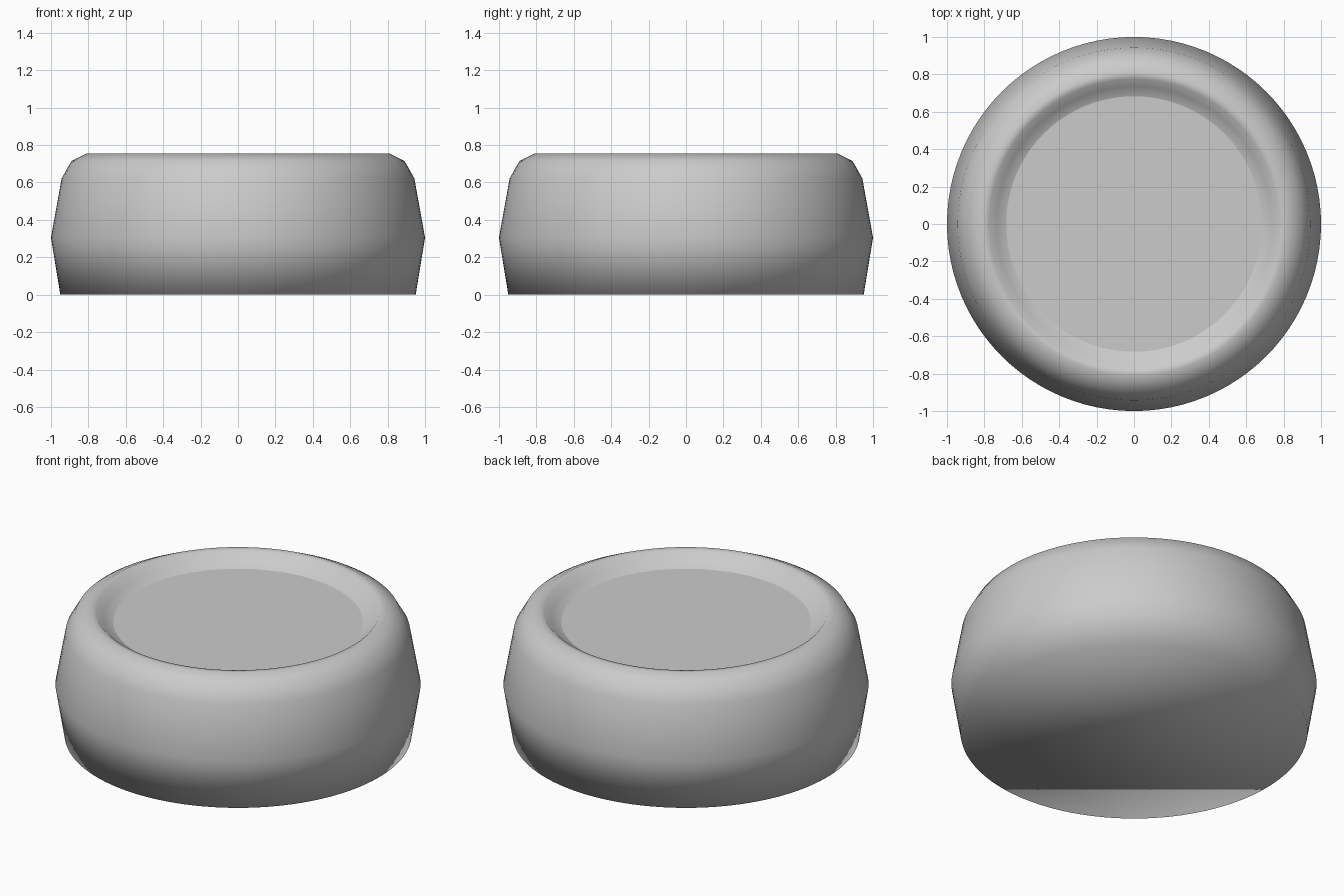
import bpy, bmesh, math

if "Cube" in bpy.data.objects:
    bpy.data.objects.remove(bpy.data.objects["Cube"])

SEG = 96


def lathe(name, profile, cap_first=False, cap_last=False, smooth=True):
    """Spin an (r, z) profile, listed bottom/outside first, about the z axis."""
    bm = bmesh.new()
    rings = [[bm.verts.new((r * math.cos(2 * math.pi * i / SEG),
                            r * math.sin(2 * math.pi * i / SEG), z))
              for i in range(SEG)] for r, z in profile]
    for a, b in zip(rings, rings[1:]):
        for i in range(SEG):
            j = (i + 1) % SEG
            bm.faces.new((a[i], a[j], b[j], b[i]))
    if cap_first:
        bm.faces.new(rings[0][::-1])
    if cap_last:
        bm.faces.new(rings[-1])
    for f in bm.faces:
        f.smooth = smooth
    mesh = bpy.data.meshes.new(name)
    bm.to_mesh(mesh)
    bm.free()
    obj = bpy.data.objects.new(name, mesh)
    bpy.context.collection.objects.link(obj)
    return obj


# Bulging body with a rounded rim dipping to the recess, closed underneath
lathe("body", [(0.95, 0), (1.0, 0.305), (0.943, 0.622), (0.89, 0.715),
               (0.81, 0.755), (0.775, 0.75), (0.735, 0.705), (0.683, 0.683)],
      cap_first=True)

# Flat recessed top
lathe("top_disc", [(0.683, 0.683)], cap_last=True, smooth=False)
